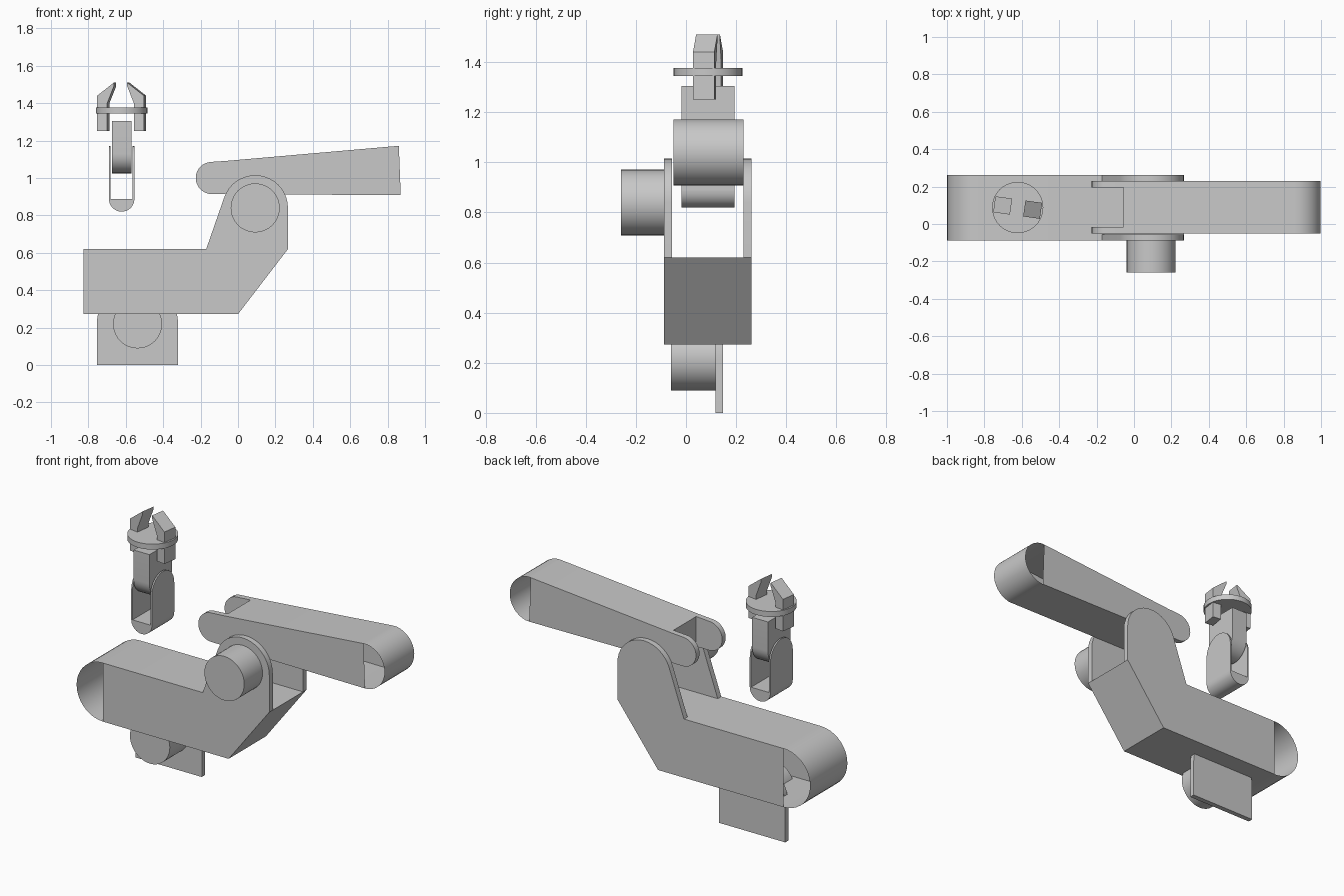
import bpy, bmesh, math
from mathutils import Matrix

if "Cube" in bpy.data.objects:
    bpy.data.objects.remove(bpy.data.objects["Cube"], do_unlink=True)

GREY = (0.58, 0.58, 0.58, 1)
mat = bpy.data.materials.new("light grey")
mat.use_nodes = True
mat.diffuse_color = GREY
mat.node_tree.nodes["Principled BSDF"].inputs["Base Color"].default_value = GREY


def arc(u, v, r, start, end, steps=18):
    """Points on an arc, angles in degrees."""
    angles = [math.radians(start + (end - start) * i / steps) for i in range(steps + 1)]
    return [(u + r * math.cos(a), v + r * math.sin(a)) for a in angles]


def prism(name, profile, lo, hi, axis="y", shell=()):
    """Extrude a profile along an axis; shell adds an uncapped curved end
    running from the last profile point back to the first."""
    bm = bmesh.new()
    loop = list(profile) + list(shell[1:-1])

    def place(p, d):
        return {"x": (d, p[0], p[1]), "y": (p[0], d, p[1]), "z": (p[0], p[1], d)}[axis]

    a = [bm.verts.new(place(p, lo)) for p in loop]
    b = [bm.verts.new(place(p, hi)) for p in loop]
    for i in range(len(loop)):
        j = (i + 1) % len(loop)
        bm.faces.new((a[i], a[j], b[j], b[i]))
    bm.faces.new(a[:len(profile)])
    bm.faces.new(b[:len(profile)])
    bmesh.ops.recalc_face_normals(bm, faces=bm.faces)
    mesh = bpy.data.meshes.new(name)
    bm.to_mesh(mesh)
    bm.free()
    obj = bpy.data.objects.new(name, mesh)
    bpy.context.collection.objects.link(obj)
    mesh.materials.append(mat)
    bpy.ops.object.select_all(action="DESELECT")
    obj.select_set(True)
    bpy.context.view_layer.objects.active = obj
    bpy.ops.object.shade_smooth_by_angle(angle=math.radians(30))
    return obj


def disc(u, v, r):
    return arc(u, v, r, 0, 360, 40)[:-1]


# Lower arm: hollow beam with a half-round open-sided end
prism("lower_arm", [(-0.825, 0.272), (0, 0.272), (0.267, 0.62), (-0.825, 0.62)],
      -0.088, 0.262, shell=arc(-0.825, 0.446, 0.174, 90, 270))

# Elbow ears on the lower arm
ear = [(-0.17, 0.62), (0.267, 0.62)] + arc(0.092, 0.84, 0.175, 0, 161)
prism("elbow_ear_front", ear, -0.088, -0.055)
prism("elbow_ear_back", ear, 0.229, 0.262)

# Upper arm: tapered hollow beam with a half-round open-sided end
prism("upper_arm", [(0.86, 1.172), (-0.055, 1.092), (-0.055, 0.914), (0.87, 0.908)],
      -0.05, 0.229, shell=arc(0.865, 1.04, 0.133, -88, 92))

# Fork at the tip of the upper arm
fork = [(-0.055, 0.914), (-0.055, 1.092)] + arc(-0.14, 1.0, 0.086, 95, 270)
prism("upper_arm_fork_front", fork, -0.05, -0.017)
prism("upper_arm_fork_back", fork, 0.196, 0.229)

# Motors and the mounting plate
prism("elbow_motor", disc(0.092, 0.84, 0.131), -0.26, -0.088)
prism("base_motor", disc(-0.537, 0.22, 0.131), -0.06, 0.117)
prism("mounting_plate", [(-0.755, 0), (-0.32, 0)] + arc(-0.5375, 0.22, 0.2175, 0, 180),
      0.117, 0.147)

# Wrist yoke: two arched cheeks on a half-round base
WX, WY = -0.622, 0.088
prism("wrist_base", arc(WX, 0.888, 0.068, 180, 360), WY - 0.105, WY + 0.105)
cheek = [(WY - 0.105, 0.888), (WY + 0.105, 0.888)] + arc(WY, 1.065, 0.105, 0, 180)
prism("wrist_cheek_right", cheek, WX - 0.068, WX - 0.059, "x")
prism("wrist_cheek_left", cheek, WX + 0.059, WX + 0.068, "x")

# Wrist link between the cheeks
link = [(WY + 0.105, 1.305), (WY - 0.105, 1.305)] + arc(WY, 1.13, 0.105, 180, 360)
prism("wrist_link", link, WX - 0.052, WX + 0.052, "x")

# Gripper disc and its two turned fingers
prism("gripper_disc", disc(WX, WY, 0.137), 1.345, 1.377, "z")
finger = [(0.072, 1.25), (0.126, 1.25), (0.126, 1.44), (0.036, 1.51),
          (0.036, 1.49), (0.072, 1.40)]
for side, name in ((-1, "finger_right"), (1, "finger_left")):
    obj = prism(name, [(side * u, v) for u, v in finger], -0.043, 0.043)
    obj.data.transform(Matrix.Translation((WX, WY, 0)) @ Matrix.Rotation(math.radians(-8), 4, "Z"))
